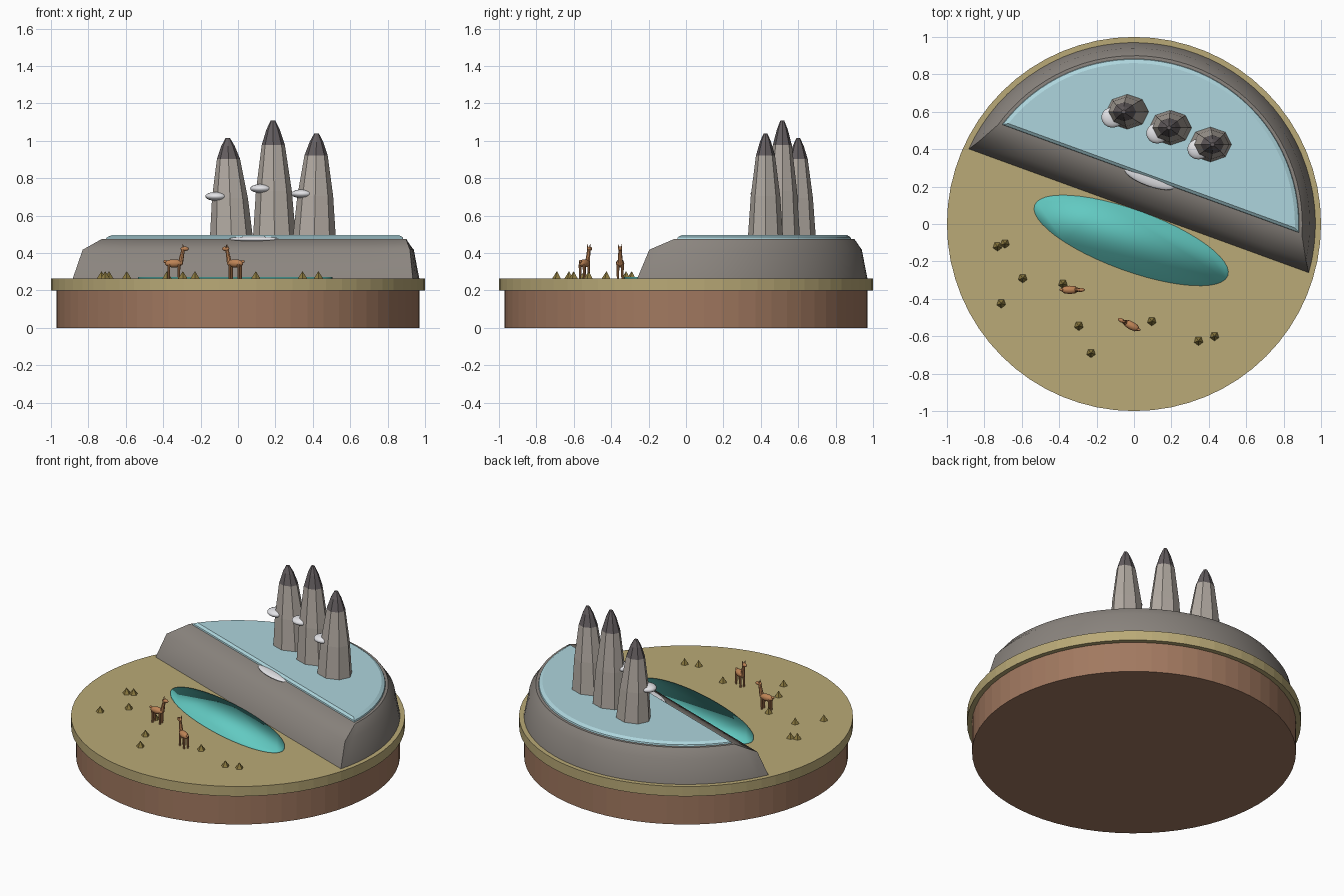
import bpy, bmesh
from math import sin, cos, pi, radians, asin, sqrt
from mathutils import Matrix, Vector

cube = bpy.data.objects.get("Cube")
if cube:
    bpy.data.objects.remove(cube, do_unlink=True)

TILT = radians(-20)      # direction of the cliff and the lagoon
GROUND = 0.265


def material(name, r, g, b):
    m = bpy.data.materials.new(name)
    m.use_nodes = True
    colour = [(c / 255) ** 2.2 for c in (r, g, b)] + [1]
    m.diffuse_color = colour
    m.node_tree.nodes["Principled BSDF"].inputs["Base Color"].default_value = colour
    return m


soil = material("brown soil", 160, 120, 96)
sand = material("dry sand", 184, 168, 118)
rock = material("grey rock", 138, 132, 126)
ice = material("pale blue ice", 172, 212, 220)
lagoon = material("turquoise water", 98, 200, 192)
granite = material("light granite", 176, 168, 160)
peak = material("dark peak", 100, 94, 96)
white = material("cloud white", 226, 226, 230)
grass = material("olive grass", 140, 122, 66)
fur = material("tan fur", 188, 130, 86)


def finish(bm, name, mats, smooth=False, angle=None):
    bmesh.ops.recalc_face_normals(bm, faces=bm.faces)
    mesh = bpy.data.meshes.new(name)
    bm.to_mesh(mesh)
    bm.free()
    for m in mats:
        mesh.materials.append(m)
    ob = bpy.data.objects.new(name, mesh)
    bpy.context.scene.collection.objects.link(ob)
    mesh.polygons.foreach_set("use_smooth", [smooth] * len(mesh.polygons))
    if angle:
        bpy.ops.object.select_all(action='DESELECT')
        ob.select_set(True)
        bpy.context.view_layer.objects.active = ob
        bpy.ops.object.shade_smooth_by_angle(angle=radians(angle))
    return ob


def loft(bm, rings):
    """Skin a stack of equal-length rings and cap both ends."""
    loops = [[bm.verts.new(p) for p in ring] for ring in rings]
    for low, high in zip(loops, loops[1:]):
        for i in range(len(low)):
            j = (i + 1) % len(low)
            bm.faces.new((low[i], low[j], high[j], high[i]))
    bm.faces.new(loops[0][::-1])
    bm.faces.new(loops[-1])


def circle(x, y, z, rx, ry, sides):
    return [(x + rx * cos(2 * pi * i / sides), y + ry * sin(2 * pi * i / sides), z)
            for i in range(sides)]


def segment(radius, chord, z, steps=40):
    """Part of a disc behind a straight front line, turned to the cliff direction."""
    start = asin(chord / radius)
    turn = Matrix.Rotation(TILT, 3, 'Z')
    points = []
    for i in range(steps + 1):
        a = start + (pi - 2 * start) * i / steps
        points.append(turn @ Vector((radius * cos(a), radius * sin(a), z)))
    half = sqrt(radius ** 2 - chord ** 2)
    points += [turn @ Vector((half * (i / 4 - 1), chord, z)) for i in range(1, 8)]
    return points


def ball(bm, centre, size, turn=0.0, u=16, v=10):
    m = (Matrix.Translation(centre) @ Matrix.Rotation(turn, 4, 'Z')
         @ Matrix.Diagonal((*size, 1)))
    bmesh.ops.create_uvsphere(bm, u_segments=u, v_segments=v, radius=1, matrix=m)


def limb(bm, a, b, r1, r2, sides=8):
    a, b = Vector(a), Vector(b)
    m = (Matrix.Translation((a + b) / 2)
         @ (b - a).to_track_quat('Z', 'Y').to_matrix().to_4x4())
    bmesh.ops.create_cone(bm, cap_ends=True, segments=sides, radius1=r1, radius2=r2,
                          depth=(b - a).length, matrix=m)


# Round plinth and sandy plate
for name, mat, r, low, high in (("plinth", soil, 0.97, 0, 0.2),
                                ("sand_plate", sand, 1, 0.2, GROUND)):
    bm = bmesh.new()
    loft(bm, [circle(0, 0, z, r, r, 64) for z in (low, high)])
    finish(bm, name, [mat])

# Rock plateau with a rounded shoulder
bm = bmesh.new()
loft(bm, [segment(0.97, 0.075, GROUND), segment(0.94, 0.13, 0.418),
          segment(0.9, 0.25, 0.476)])
finish(bm, "plateau", [rock], True, 50)

# Ice sheet on the plateau
bm = bmesh.new()
loft(bm, [segment(0.885, 0.257, 0.47), segment(0.88, 0.26, 0.485),
          segment(0.86, 0.275, 0.497)])
finish(bm, "ice_sheet", [ice], True, 30)

# Lagoon below the cliff
bm = bmesh.new()
loft(bm, [circle(0, 0, z, 0.55, 0.163, 48) for z in (-0.004, 0.007)])
bm.transform(Matrix.Translation((-0.015, -0.088, GROUND)) @ Matrix.Rotation(TILT, 4, 'Z'))
finish(bm, "lagoon", [lagoon], True)

# Foam at the cliff edge
bm = bmesh.new()
ball(bm, (0.085, 0.247, 0.474), (0.145, 0.045, 0.015), TILT, 24, 12)
finish(bm, "edge_foam", [white], True)

# Granite towers with dark peaks, and a cloud beside each
towers = (("left", -0.035, 0.6, 1.015, -0.02, (-0.115, 0.57, 0.703)),
          ("middle", 0.195, 0.515, 1.11, -0.008, (0.125, 0.485, 0.745)),
          ("right", 0.408, 0.425, 1.04, 0.012, (0.345, 0.4, 0.717)))
for side, x, y, top, lean, cloud in towers:
    bm = bmesh.new()
    height = top - 0.48
    rings = []
    for t, r in ((0, 0.115), (0.4, 0.096), (0.79, 0.062), (0.92, 0.036), (1, 0.012)):
        rings.append(circle(x + lean * t, y, 0.48 + height * t, r, r * 0.82, 8))
    loft(bm, rings)
    for f in bm.faces:
        f.material_index = int(f.calc_center_median().z > 0.48 + 0.8 * height)
    finish(bm, side + "_tower", [granite, peak])
    bm = bmesh.new()
    ball(bm, cloud, (0.06, 0.055, 0.024))
    finish(bm, side + "_cloud", [white], True)

# Grass tufts
bm = bmesh.new()
for x, y in ((-0.73, -0.12), (-0.69, -0.105), (-0.595, -0.29), (-0.71, -0.425),
             (-0.38, -0.32), (-0.295, -0.545), (-0.23, -0.69), (0.095, -0.52),
             (0.345, -0.625), (0.43, -0.6)):
    limb(bm, (x, y, GROUND), (x, y, GROUND + 0.037), 0.025, 0.001, 5)
finish(bm, "grass_tufts", [grass])


# Grazing animals, built facing +x and then turned
def animal(name, x, y, turn):
    bm = bmesh.new()
    ball(bm, (0, 0, 0.08), (0.048, 0.022, 0.022))
    limb(bm, (0.035, 0, 0.08), (0.05, 0, 0.155), 0.014, 0.009)
    ball(bm, (0.058, 0, 0.158), (0.022, 0.011, 0.012))
    ball(bm, (-0.046, 0, 0.09), (0.01, 0.007, 0.008))
    for s in (-1, 1):
        limb(bm, (0.05, s * 0.007, 0.162), (0.048, s * 0.009, 0.183), 0.004, 0.001, 6)
        for leg in (-0.027, 0.027):
            limb(bm, (leg, s * 0.012, 0), (leg, s * 0.012, 0.075), 0.006, 0.008)
    bm.transform(Matrix.Translation((x, y, GROUND)) @ Matrix.Rotation(turn, 4, 'Z'))
    finish(bm, name, [fur], True, 40)


animal("left_animal", -0.343, -0.352, 0)
animal("right_animal", -0.015, -0.543, radians(152))
